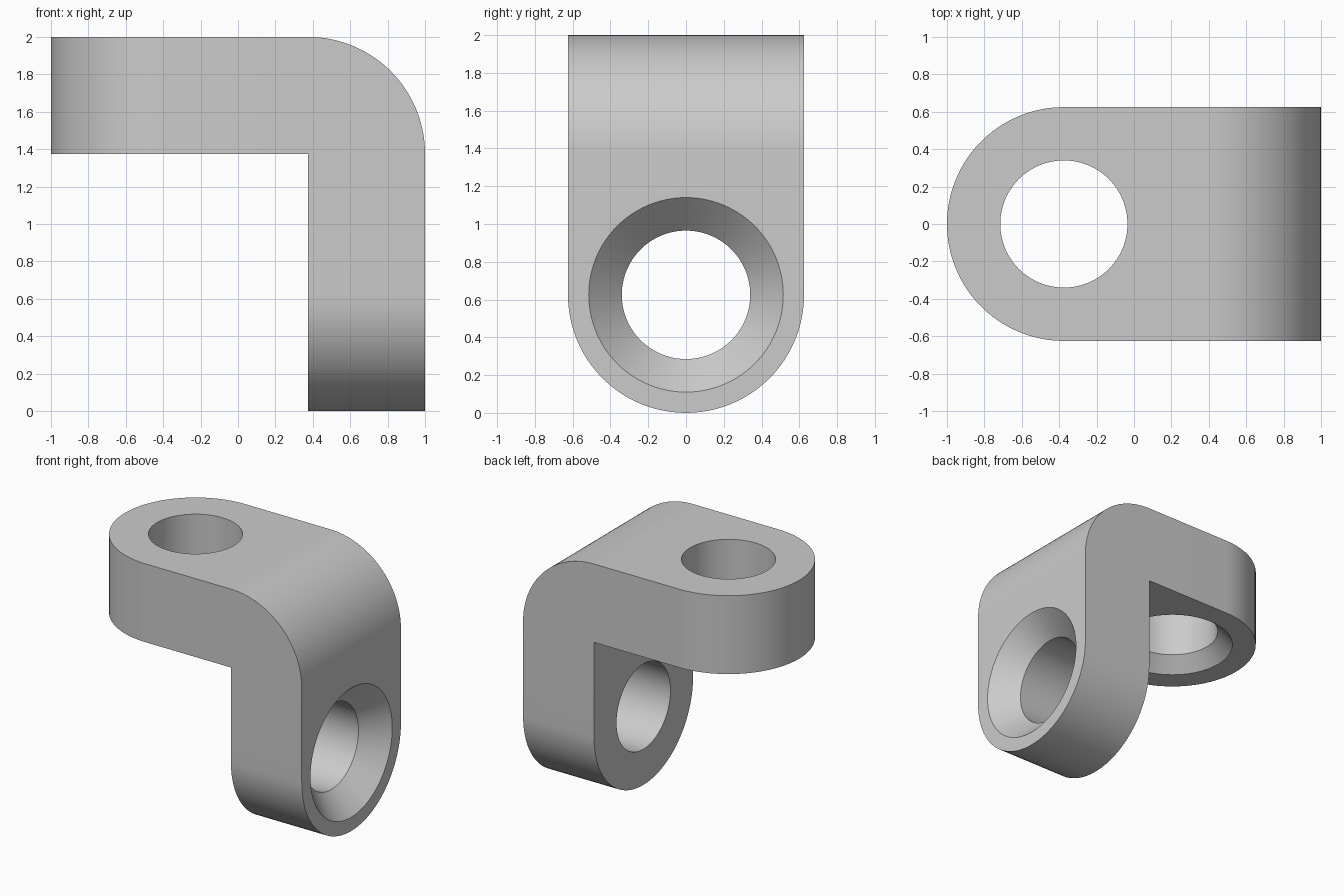
import bpy, bmesh
from math import sin, cos, pi, radians
from mathutils import Matrix, Vector

if "Cube" in bpy.data.objects:
    bpy.data.objects.remove(bpy.data.objects["Cube"])

R = 0.625        # plate thickness, half width and outer bend radius
C = 1 - R        # inner corner and hole centre offset
HOLE = 0.34      # bore radius

grey = bpy.data.materials.new("plain grey")
grey.use_nodes = True
grey.diffuse_color = (0.6, 0.6, 0.6, 1)
grey.node_tree.nodes["Principled BSDF"].inputs["Base Color"].default_value = grey.diffuse_color


def finish(name, bm):
    bmesh.ops.recalc_face_normals(bm, faces=bm.faces)
    mesh = bpy.data.meshes.new(name)
    bm.to_mesh(mesh)
    bm.free()
    mesh.materials.append(grey)
    obj = bpy.data.objects.new(name, mesh)
    bpy.context.collection.objects.link(obj)
    return obj


def loft(bm, rings):
    """Skin closed rings of points and cap both ends."""
    rings = [[bm.verts.new(p) for p in ring] for ring in rings]
    for a, b in zip(rings, rings[1:]):
        for i in range(len(a)):
            j = (i + 1) % len(a)
            bm.faces.new((a[i], a[j], b[j], b[i]))
    bm.faces.new(rings[0])
    bm.faces.new(rings[-1])


def bracket_slice(t):
    """L-shaped section whose two tips follow the rounded ends."""
    y, reach = R * sin(t), R * cos(t)
    bend = [(C + R * sin(k * pi / 64), 1 + C + R * cos(k * pi / 64)) for k in range(33)]
    points = [(-C - reach, 2), *bend, (1, R - reach), (C, R - reach),
              (C, 1 + C), (-C - reach, 1 + C)]
    return [(x, y, z) for x, z in points]


# Bracket body
bm = bmesh.new()
loft(bm, [bracket_slice(-pi / 2 + k * pi / 48) for k in range(49)])
bmesh.ops.dissolve_limit(bm, angle_limit=radians(0.2), verts=bm.verts, edges=bm.edges)
bracket = finish("angle_bracket", bm)


def countersunk_cutter(name, rim, mouth, direction):
    """Bore with a 45 degree countersink, opening along the direction."""
    over = 0.1
    profile = [(HOLE, -R - over), (HOLE, HOLE - rim), (rim + over, over)]
    bm = bmesh.new()
    loft(bm, [[(r * cos(k * pi / 48), r * sin(k * pi / 48), z) for k in range(96)]
              for r, z in profile])
    turn = Vector(direction).to_track_quat('Z', 'Y').to_matrix().to_4x4()
    bm.transform(Matrix.Translation(mouth) @ turn)
    cutter = finish(name, bm)
    cutter.hide_render = True
    return cutter


# Holes through both legs
cutters = [
    countersunk_cutter("upper_hole_cutter", 0.45, (-C, 0, 1 + C), (0, 0, -1)),
    countersunk_cutter("lower_hole_cutter", 0.515, (1, 0, R), (1, 0, 0)),
]
bpy.ops.object.select_all(action='DESELECT')
bpy.context.view_layer.objects.active = bracket
bracket.select_set(True)
for cutter in cutters:
    mod = bracket.modifiers.new(cutter.name, 'BOOLEAN')
    mod.operation = 'DIFFERENCE'
    mod.solver = 'EXACT'
    mod.object = cutter
    bpy.ops.object.modifier_apply(modifier=mod.name)
    bpy.data.objects.remove(cutter)

bpy.ops.object.shade_smooth_by_angle(angle=radians(30))
